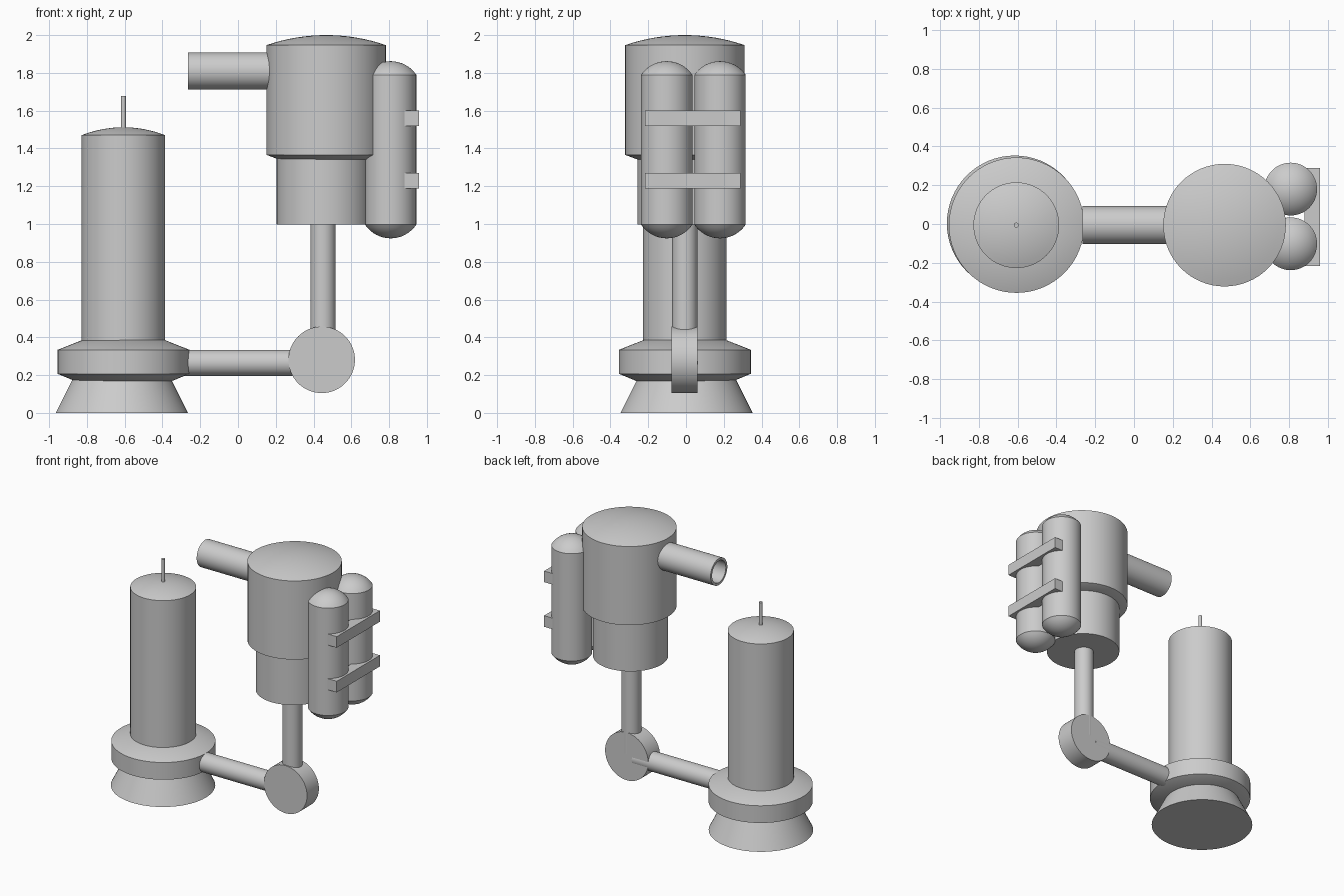
import bpy, bmesh, math
from mathutils import Vector, Matrix

if "Cube" in bpy.data.objects:
    bpy.data.objects.remove(bpy.data.objects["Cube"])

Y0 = -0.006  # common centre plane


def finish(name, bm, angle=25):
    bmesh.ops.remove_doubles(bm, verts=bm.verts, dist=1e-5)
    bmesh.ops.recalc_face_normals(bm, faces=bm.faces)
    me = bpy.data.meshes.new(name)
    bm.to_mesh(me)
    bm.free()
    ob = bpy.data.objects.new(name, me)
    bpy.context.collection.objects.link(ob)
    bpy.ops.object.select_all(action='DESELECT')
    ob.select_set(True)
    bpy.context.view_layer.objects.active = ob
    bpy.ops.object.shade_smooth_by_angle(angle=math.radians(angle))
    return ob


def lathe(name, profile, origin, axis='Z', steps=64):
    """Spin (radius, height) points around an axis through origin."""
    bm = bmesh.new()
    vs = [bm.verts.new((r, 0, h)) for r, h in profile]
    es = [bm.edges.new(p) for p in zip(vs, vs[1:])]
    bmesh.ops.spin(bm, geom=vs + es, cent=(0, 0, 0), axis=(0, 0, 1),
                   angle=2 * math.pi, steps=steps)
    turn = Vector((0, 0, 1)).rotation_difference(
        Vector((axis == 'X', axis == 'Y', axis == 'Z'))).to_matrix().to_4x4()
    bm.transform(Matrix.Translation(origin) @ turn)
    return finish(name, bm)


def cap(r, z, h, n=8):
    """Spherical cap profile from rim (r, z) to the pole at z + h."""
    big = (r * r + h * h) / (2 * abs(h))
    a = math.asin(r / big)
    s = math.copysign(1, h)
    return [(big * math.sin(a * (1 - i / n)),
             z + h - s * big * (1 - math.cos(a * (1 - i / n)))) for i in range(n + 1)]


def rod(name, r, a, b, origin, axis='Z'):
    return lathe(name, [(0, a), (r, a), (r, b), (0, b)], origin, axis)


# Base stand: flared foot, collar, domed column, antenna
lathe("flared_foot", [(0, 0), (0.35, 0), (0.262, 0.176), (0, 0.176)], (-0.615, 0.003, 0))
lathe("base_collar", [(0, 0.17), (0.26, 0.17), (0.349, 0.207), (0.349, 0.334),
                      (0.22, 0.385), (0, 0.385)], (-0.606, Y0, 0))
lathe("column", [(0, 0.3), (0.221, 0.3)] + cap(0.221, 1.47, 0.042), (-0.607, Y0, 0))
rod("antenna", 0.013, 1.49, 1.677, (-0.607, Y0, 0))

# Arm: horizontal pipe, disc joint, upright pipe
rod("lower_arm", 0.069, -0.45, 0.40, (0, Y0, 0.265), 'X')
rod("joint_disc", 0.176, -0.069, 0.069, (0.443, Y0 - 0.003, 0.281), 'Y')
rod("upper_arm", 0.067, 0.30, 1.03, (0.45, Y0, 0))

# Head: narrow lower drum, wide upper drum with shallow dome
rod("lower_drum", 0.252, 0.997, 1.36, (0.457, Y0, 0))
lathe("upper_drum", [(0, 1.342), (0.252, 1.342), (0.316, 1.366)] + cap(0.316, 1.947, 0.053),
      (0.467, Y0, 0))

# Hollow nozzle
lathe("nozzle", [(0.098, 0.2), (0.098, -0.265), (0.08, -0.265), (0.08, 0.2), (0.098, 0.2)],
      (0, Y0, 1.81), 'X')

# Twin tanks with rounded ends
for side, y in (("front", -0.102), ("back", 0.18)):
    lathe("tank_" + side, cap(0.136, 0.997, -0.073)[::-1] + cap(0.136, 1.79, 0.072),
          (0.808, y, 0))

# Straps across the tanks
for side, z in (("lower", 1.229), ("upper", 1.559)):
    bm = bmesh.new()
    bmesh.ops.create_cube(bm, size=1, matrix=Matrix.Translation((0.919, 0.036, z))
                          @ Matrix.Diagonal((0.079, 0.504, 0.082, 1)))
    finish("strap_" + side, bm)
